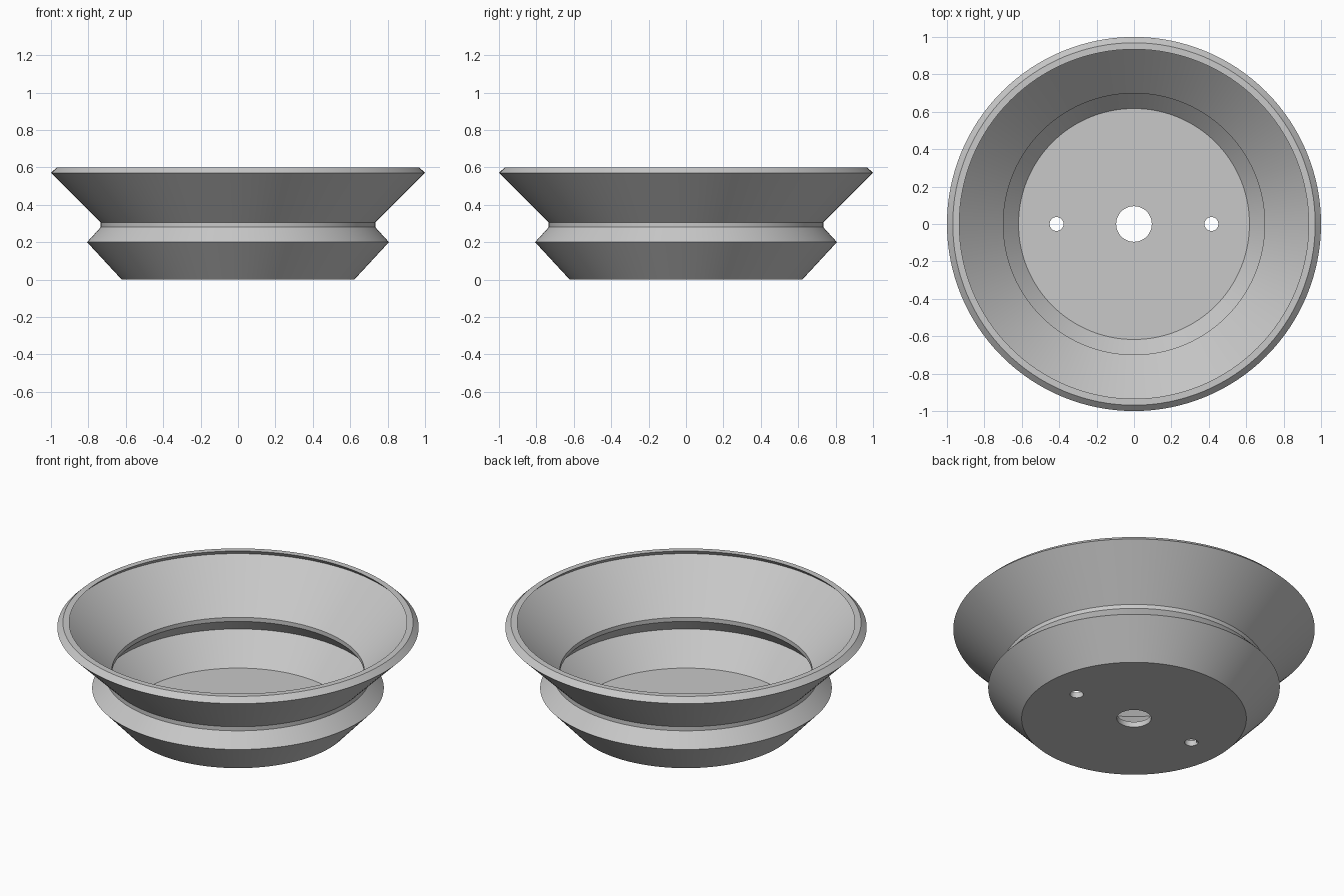
import bpy, bmesh, math

cube = bpy.data.objects.get("Cube")
if cube:
    bpy.data.objects.remove(cube, do_unlink=True)

SEGMENTS = 128
WALL = 0.035      # horizontal wall thickness
FLOOR = 0.033     # floor thickness
HOLE = 0.095      # central hole radius

grey = bpy.data.materials.new("plain_grey")
grey.use_nodes = True
colour = (0.58, 0.58, 0.58, 1)
grey.diffuse_color = colour
grey.node_tree.nodes["Principled BSDF"].inputs["Base Color"].default_value = colour

# Outer profile from foot to rim; the inner wall is the same line moved inwards
outer = [(0.622, 0), (0.807, 0.2), (0.734, 0.28), (0.734, 0.305), (1, 0.57), (0.969, 0.6)]
inner = [(r - WALL, z) for r, z in reversed(outer[1:])]
floor_r = outer[0][0] - WALL + FLOOR * (outer[1][0] - outer[0][0]) / outer[1][1]
profile = [(HOLE, 0)] + outer + inner + [(floor_r, FLOOR), (HOLE, FLOOR)]


def revolve(name, points):
    """Spin a closed profile about z into a solid ring."""
    bm = bmesh.new()
    rings = []
    for r, z in points:
        angles = [2 * math.pi * i / SEGMENTS for i in range(SEGMENTS)]
        rings.append([bm.verts.new((r * math.cos(a), r * math.sin(a), z)) for a in angles])
    for k, low in enumerate(rings):
        high = rings[(k + 1) % len(rings)]
        for i in range(SEGMENTS):
            j = (i + 1) % SEGMENTS
            bm.faces.new((low[i], low[j], high[j], high[i]))
    bmesh.ops.recalc_face_normals(bm, faces=bm.faces)
    mesh = bpy.data.meshes.new(name)
    bm.to_mesh(mesh)
    bm.free()
    obj = bpy.data.objects.new(name, mesh)
    bpy.context.collection.objects.link(obj)
    mesh.materials.append(grey)
    return obj


dish = revolve("flared_dish", profile)

# Two small screw holes through the floor
for side in (-1, 1):
    bpy.ops.mesh.primitive_cylinder_add(vertices=48, radius=0.037, depth=0.2,
                                        location=(side * 0.414, 0, 0))
    cutter = bpy.context.object
    cutter.name = "screw_hole_cutter"
    cutter.hide_render = True
    cutter.data.materials.append(grey)
    cut = dish.modifiers.new("screw_hole", 'BOOLEAN')
    cut.operation = 'DIFFERENCE'
    cut.solver = 'EXACT'
    cut.object = cutter
    bpy.ops.object.select_all(action='DESELECT')
    dish.select_set(True)
    bpy.context.view_layer.objects.active = dish
    bpy.ops.object.modifier_apply(modifier=cut.name)
    bpy.data.objects.remove(cutter, do_unlink=True)

bpy.ops.object.shade_smooth_by_angle(angle=math.radians(25))
